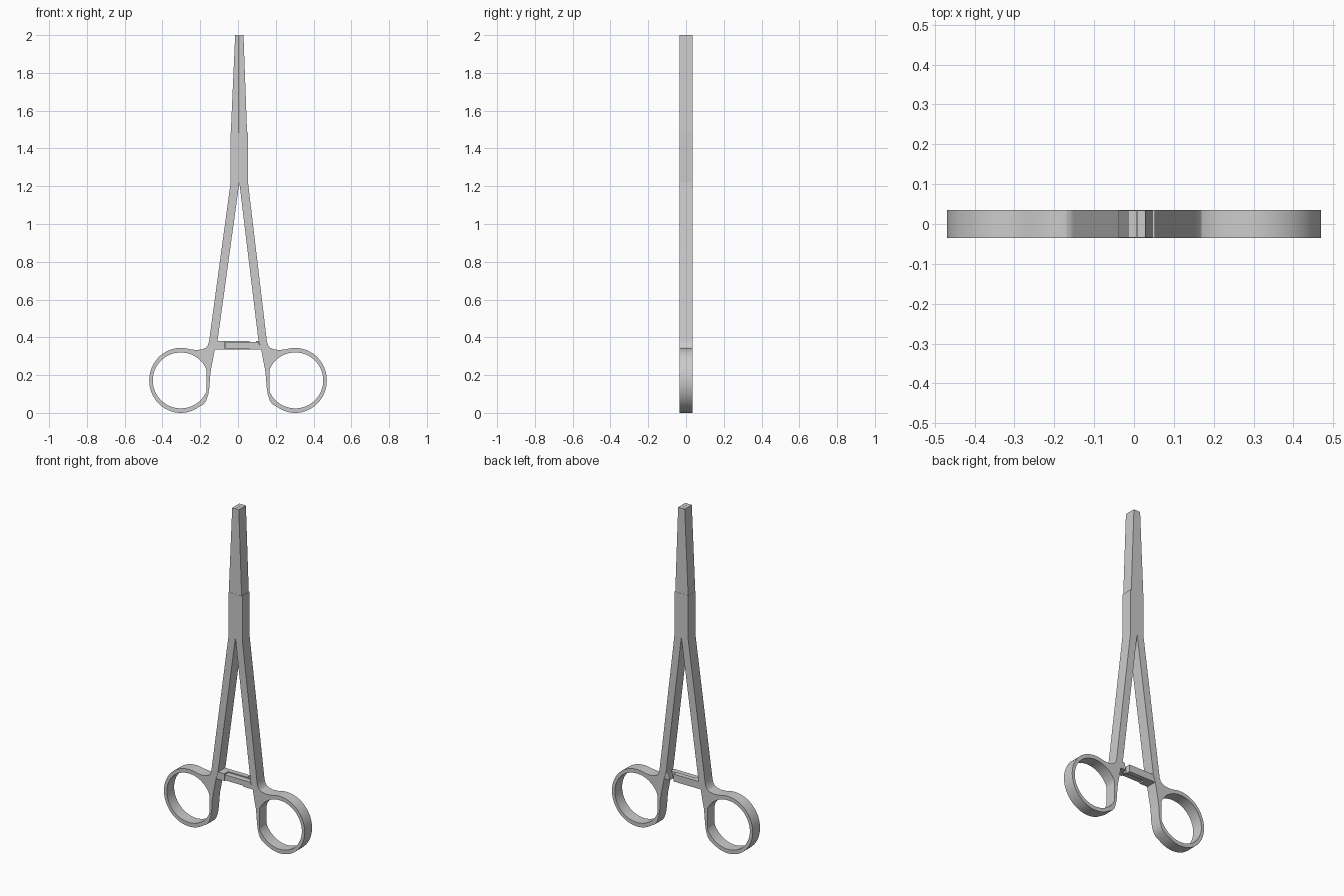
import bpy
from math import cos, sin, radians, pi
from mathutils import Matrix

if "Cube" in bpy.data.objects:
    bpy.data.objects.remove(bpy.data.objects["Cube"])

D = 0.035      # half thickness
CX = 0.007     # x of the line where the two halves meet


def plate(name, loops, y0=-D, y1=D):
    """Extrude closed (x, z) loops between y0 and y1; later loops are holes."""
    cu = bpy.data.curves.new(name, 'CURVE')
    cu.dimensions = '2D'
    cu.fill_mode = 'BOTH'
    cu.extrude = (y1 - y0) / 2
    for pts in loops:
        sp = cu.splines.new('POLY')
        sp.points.add(len(pts) - 1)
        for p, (x, z) in zip(sp.points, pts):
            p.co = (x, z, 0, 1)
        sp.use_cyclic_u = True
    ob = bpy.data.objects.new(name, cu)
    bpy.context.collection.objects.link(ob)
    bpy.ops.object.select_all(action='DESELECT')
    bpy.context.view_layer.objects.active = ob
    ob.select_set(True)
    bpy.ops.object.convert(target='MESH')
    ob = bpy.context.object
    ob.data.transform(Matrix.Translation((0, (y0 + y1) / 2, 0)) @ Matrix.Rotation(pi / 2, 4, 'X'))
    bpy.ops.object.shade_smooth_by_angle(angle=radians(25))
    return ob


def rect(x0, x1, z0, z1):
    return [(x0, z0), (x1, z0), (x1, z1), (x0, z1)]


# Handle halves: slanted shank flowing into a finger ring
RX, RZ = 0.303, 0.172
for side, label in ((-1, "left"), (1, "right")):
    shank_outer = [(0.151, 0.395), (0.154, 0.375), (0.160, 0.357), (0.170, 0.345),
                   (0.188, 0.337), (0.215, 0.333), (0.245, 0.335)]
    ring = [(RX + 0.167 * cos(radians(a)), RZ + 0.172 * sin(radians(a)))
            for a in range(100, -126, -5)]
    shank_inner = [(0.182, 0.046), (0.168, 0.065), (0.158, 0.095), (0.151, 0.14),
                   (0.148, 0.19), (0.143, 0.23), (0.134, 0.275), (0.122, 0.34), (0.108, 0.385)]
    low = [(side * u, z) for u, z in shank_outer + ring + shank_inner]
    top = [(CX, 1.22), (CX + side * 0.046, 1.22)]
    # finger hole, flattened on the shank side
    hole = [(side * max(0.167, RX + 0.148 * cos(radians(a))), RZ + 0.148 * sin(radians(a)))
            for a in range(0, 360, 5)]
    plate(label + "_handle", [top + low, hole])

# Box joint where the halves cross
plate("box_joint", [rect(CX - 0.046, CX + 0.046, 1.22, 1.485)])

# Tapered jaws
for side, label in ((-1, "left"), (1, "right")):
    base = 0.045 if side < 0 else 0.041
    plate(label + "_jaw", [[(CX + side * 0.0005, 1.485), (CX + side * base, 1.485),
                            (CX + side * 0.022, 2.0), (CX + side * 0.0005, 2.0)]], -D + 0.001, D - 0.001)

# Ratchet catch: two overlapping bars between the shanks
plate("left_ratchet_bar", [rect(-0.135, 0.06, 0.336, 0.38)], 0.003, 0.033)
plate("left_ratchet_root", [rect(-0.135, -0.068, 0.336, 0.38)], -0.033, 0.003)
plate("right_ratchet_bar", [[(-0.065, 0.342), (0.06, 0.342), (0.06, 0.336), (0.13, 0.336),
                             (0.105, 0.375), (-0.065, 0.375)]], -0.033, 0.001)
plate("right_ratchet_root", [[(0.085, 0.336), (0.13, 0.336), (0.107, 0.38), (0.095, 0.38)]], 0.001, 0.033)
